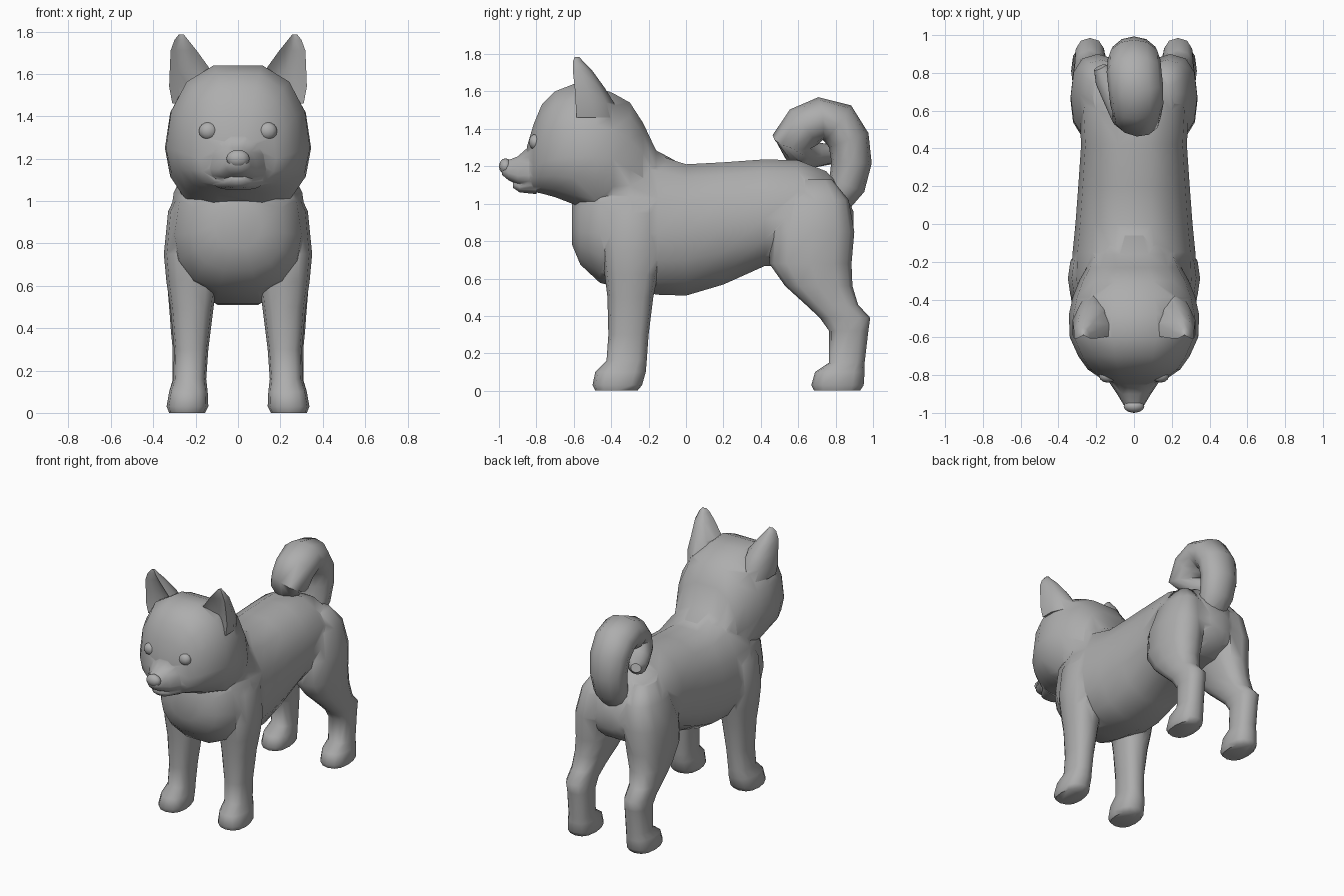
import bpy, bmesh, math
from mathutils import Vector

if "Cube" in bpy.data.objects:
    bpy.data.objects.remove(bpy.data.objects["Cube"])

fur = bpy.data.materials.new("plain grey")
fur.diffuse_color = (0.42, 0.42, 0.42, 1)
fur.use_nodes = True
fur.node_tree.nodes["Principled BSDF"].inputs["Base Color"].default_value = fur.diffuse_color
SEG = 14


def spow(v, p):
    return math.copysign(abs(v) ** p, v)


def loft(name, rings):
    """Skin a list of equal-length closed rings and cap both ends."""
    bm = bmesh.new()
    vs = [[bm.verts.new(p) for p in r] for r in rings]
    n = len(rings[0])
    for a, b in zip(vs, vs[1:]):
        for i in range(n):
            bm.faces.new((a[i], a[(i + 1) % n], b[(i + 1) % n], b[i]))
    bm.faces.new(vs[0])
    bm.faces.new(vs[-1])
    bmesh.ops.recalc_face_normals(bm, faces=bm.faces)
    return finish(name, bm)


def finish(name, bm):
    me = bpy.data.meshes.new(name)
    bm.to_mesh(me)
    bm.free()
    me.materials.append(fur)
    ob = bpy.data.objects.new(name, me)
    bpy.context.collection.objects.link(ob)
    return ob


def ball(name, loc, size):
    bm = bmesh.new()
    bmesh.ops.create_uvsphere(bm, u_segments=12, v_segments=8, radius=1)
    for v in bm.verts:
        v.co = Vector([c * s + o for c, s, o in zip(v.co, size, loc)])
    return finish(name, bm)


def along_y(name, secs, p):
    """Sections (y, bottom, widest height, top, half width)."""
    rings = []
    for y, bot, mid, top, w in secs:
        ring = []
        for i in range(SEG):
            t = 2 * math.pi * i / SEG
            s = math.sin(t)
            ring.append((w * spow(math.cos(t), p), y,
                         mid + s * ((top - mid) if s > 0 else (mid - bot))))
        rings.append(ring)
    return loft(name, rings)


def along_z(name, secs, side):
    """Sections (z, inner x, outer x, front y, back y)."""
    rings = []
    for z, x0, x1, y0, y1 in secs:
        rings.append([(side * ((x0 + x1) / 2 + (x1 - x0) / 2 * spow(math.cos(t), .8)),
                       (y0 + y1) / 2 + (y1 - y0) / 2 * spow(math.sin(t), .8), z)
                      for t in (2 * math.pi * i / 12 for i in range(12))])
    return loft(name, rings)


def ear(name, side):
    # D-shaped rings with a hollow front face
    outline = [(0, 0), (0, .4), (.18, .8), (.5, 1), (.82, .8), (1, .4), (1, 0), (.8, .15), (.5, .3), (.2, .15)]
    secs = [(1.46, .10, .31, -.585, -.36), (1.54, .11, .325, -.59, -.385), (1.62, .13, .322, -.595, -.435),
            (1.71, .195, .318, -.605, -.50), (1.76, .235, .30, -.605, -.55), (1.785, .255, .28, -.595, -.57)]
    return loft(name, [[(side * (x0 + (x1 - x0) * u), y0 + (y1 - y0) * v, z) for u, v in outline]
                       for z, x0, x1, y0, y1 in secs])


def tube(name, pts):
    """Points (x, y, z, sideways radius, radius in the curl plane)."""
    rings = []
    for i, p in enumerate(pts):
        c = Vector(p[:3])
        t = (Vector(pts[min(i + 1, len(pts) - 1)][:3]) - Vector(pts[max(i - 1, 0)][:3])).normalized()
        side = Vector((1, 0, 0))
        side = (side - t * side.dot(t)).normalized()
        up = t.cross(side)
        rings.append([c + side * p[3] * math.cos(a) + up * p[4] * math.sin(a)
                      for a in (2 * math.pi * k / 12 for k in range(12))])
    return loft(name, rings)


# torso from chest to rump
body = along_y("body", [
    (-.61, .78, .88, 1.0, .11), (-.565, .67, .85, 1.12, .22), (-.46, .57, .84, 1.22, .30),
    (-.3, .53, .84, 1.30, .33), (-.15, .505, .84, 1.27, .325), (0, .50, .85, 1.22, .31),
    (.2, .56, .88, 1.23, .295), (.42, .66, .92, 1.245, .28), (.6, .66, .93, 1.24, .29),
    (.75, .68, .92, 1.18, .26), (.85, .74, .9, 1.07, .18), (.895, .82, .88, .96, .09)], .8)

# head and neck
parts = [along_y("head", [
    (-.85, 1.08, 1.18, 1.31, .09), (-.815, 1.06, 1.2, 1.43, .18), (-.77, 1.05, 1.22, 1.54, .245),
    (-.70, 1.03, 1.24, 1.61, .295), (-.60, .99, 1.25, 1.65, .34), (-.48, .94, 1.25, 1.635, .345),
    (-.39, .90, 1.24, 1.60, .325), (-.30, .90, 1.18, 1.55, .29), (-.23, .92, 1.14, 1.44, .25),
    (-.16, .95, 1.1, 1.29, .22), (-.06, 1.0, 1.1, 1.235, .14)], .72)]

# muzzle and jaw
parts.append(along_y("muzzle", [
    (-.985, 1.155, 1.18, 1.21, .035), (-.95, 1.125, 1.165, 1.235, .06), (-.90, 1.10, 1.15, 1.255, .09),
    (-.84, 1.08, 1.15, 1.31, .13), (-.76, 1.07, 1.16, 1.33, .17)], .8))
parts.append(along_y("jaw", [
    (-.925, 1.085, 1.10, 1.13, .035), (-.89, 1.06, 1.09, 1.14, .065), (-.80, 1.05, 1.10, 1.16, .13)], .8))

# legs and ears, mirrored
front_leg = [
    (0, .155, .325, -.485, -.26), (.03, .14, .337, -.50, -.235), (.10, .143, .325, -.485, -.215),
    (.16, .15, .305, -.425, -.21), (.3, .14, .302, -.415, -.20), (.5, .115, .32, -.42, -.175),
    (.62, .10, .338, -.435, -.15), (.75, .10, .35, -.45, -.125), (.95, .1, .33, -.44, -.13),
    (1.08, .12, .27, -.40, -.2)]
hind_leg = [
    (0, .155, .32, .685, .93), (.03, .14, .333, .67, .95), (.10, .143, .325, .69, .955),
    (.15, .15, .31, .765, .955), (.32, .15, .31, .765, .975), (.39, .15, .317, .715, .985),
    (.46, .14, .322, .64, .92), (.56, .11, .33, .53, .89), (.68, .07, .337, .445, .885),
    (.85, .05, .335, .45, .90), (1.02, .06, .29, .51, .87), (1.13, .10, .22, .6, .78)]
for s, tag in ((1, "left"), (-1, "right")):
    parts.append(along_z("front_leg_" + tag, front_leg, s))
    parts.append(along_z("hind_leg_" + tag, hind_leg, s))
    parts.append(ear("ear_" + tag, s))

# curled tail with its tip hooked to one side
parts.append(tube("tail", [
    (0, .79, .98, .09, .07), (0, .86, 1.10, .12, .10), (0, .885, 1.22, .13, .108),
    (0, .87, 1.34, .14, .112), (0, .81, 1.43, .145, .12), (.01, .72, 1.455, .145, .115),
    (.015, .63, 1.41, .14, .12), (.015, .575, 1.34, .135, .115), (-.03, .60, 1.285, .11, .085),
    (-.09, .68, 1.26, .08, .07), (-.15, .77, 1.265, .06, .055), (-.18, .83, 1.285, .035, .03)]))

# fuse everything into one skin
for p in parts:
    m = body.modifiers.new(p.name, "BOOLEAN")
    m.operation, m.solver, m.object = "UNION", "EXACT", p
    m.use_self = p.name == "tail"
bpy.context.view_layer.objects.active = body
body.select_set(True)
for m in list(body.modifiers):
    bpy.ops.object.modifier_apply(modifier=m.name)
for p in parts:
    bpy.data.objects.remove(p)

# nose and eyes
ball("nose", (0, -.965, 1.20), (.055, .035, .042))
for s, tag in ((1, "left"), (-1, "right")):
    ball("eye_" + tag, (s * .14, -.805, 1.33), (.045, .035, .042))

for ob in bpy.context.collection.objects:
    ob.select_set(True)
bpy.ops.object.shade_smooth_by_angle(angle=math.radians(60))
